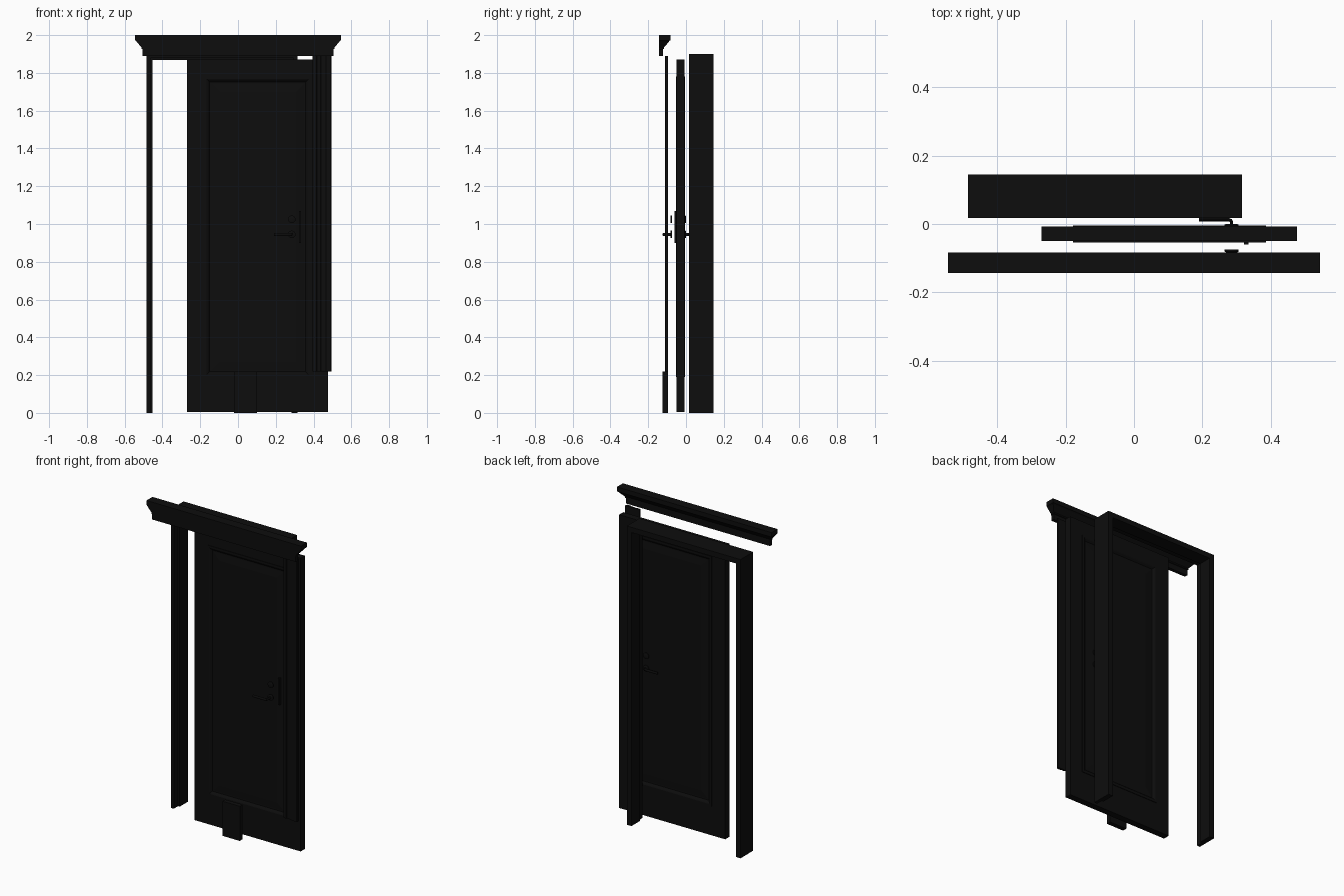
import bpy, bmesh, math
from mathutils import Vector

cube = bpy.data.objects.get("Cube")
if cube:
    bpy.data.objects.remove(cube, do_unlink=True)

black = bpy.data.materials.new("matt black")
black.use_nodes = True
colour = (0.004, 0.004, 0.004, 1)
black.diffuse_color = colour
black.node_tree.nodes["Principled BSDF"].inputs["Base Color"].default_value = colour


def loft(name, loops, smooth=False):
    """Skin a row of matching closed loops and cap both ends."""
    bm = bmesh.new()
    rows = [[bm.verts.new(p) for p in loop] for loop in loops]
    n = len(rows[0])
    for a, b in zip(rows, rows[1:]):
        for i in range(n):
            j = (i + 1) % n
            bm.faces.new((a[i], a[j], b[j], b[i]))
    bm.faces.new(rows[0])
    bm.faces.new(rows[-1])
    bmesh.ops.recalc_face_normals(bm, faces=bm.faces)
    mesh = bpy.data.meshes.new(name)
    bm.to_mesh(mesh)
    bm.free()
    mesh.materials.append(black)
    obj = bpy.data.objects.new(name, mesh)
    bpy.context.collection.objects.link(obj)
    if smooth:
        bpy.ops.object.select_all(action='DESELECT')
        obj.select_set(True)
        bpy.context.view_layer.objects.active = obj
        bpy.ops.object.shade_smooth_by_angle(angle=math.radians(35))
    return obj


def rect(x0, x1, z0, z1, y):
    return [(x0, y, z0), (x1, y, z0), (x1, y, z1), (x0, y, z1)]


def box(name, x0, x1, y0, y1, z0, z1):
    return loft(name, [rect(x0, x1, z0, z1, y) for y in (y0, y1)])


def disc(name, x, z, rings, sides=20):
    """Turned part along y from (radius, y) rings."""
    turn = [math.tau * i / sides for i in range(sides)]
    return loft(name, [[(x + r * math.cos(a), y, z + r * math.sin(a)) for a in turn]
                       for r, y in rings], smooth=True)


# Cornice: stepped crown moulding with returned ends, (projection, height)
crown = [(0.022, 1.89), (0.022, 1.925), (0.026, 1.927), (0.026, 1.935),
         (0.031, 1.94), (0.038, 1.948), (0.05, 1.962), (0.056, 1.97),
         (0.06, 1.972), (0.06, 2.0)]
wall = -0.143
loft("cornice", [[(-0.484 - d, wall, z), (0.484 + d, wall, z),
                  (0.484 + d, wall + d, z), (-0.484 - d, wall + d, z)]
                 for d, z in crown], smooth=True)

# Door frame: rebated section swept round jamb, head and jamb, (inset, y)
section = [(0, 0.017), (0.021, 0.017), (0.021, 0.06), (0.033, 0.06),
           (0.033, 0.145), (0, 0.145)]
left, right, top = -0.485, 0.315, 1.9
loft("door_frame", [
    [(left + i, y, 0) for i, y in section],
    [(left + i, y, top - i) for i, y in section],
    [(right - i, y, top - i) for i, y in section],
    [(right - i, y, 0) for i, y in section]])

# Door leaf: moulded panel on both faces, (margin from panel rim, half depth)
middle, half = -0.029, 0.021
px0, px1, pz0, pz1 = -0.178, 0.386, 0.19, 1.78
mould = [(0, half), (0, half + 0.004), (0.012, half + 0.004), (0.018, half + 0.001),
         (0.028, half - 0.008), (0.036, half - 0.008), (0.08, half - 0.003)]


def door_face(side):
    edge = rect(-0.27, 0.476, 0.005, 1.87, middle + side * half)
    return [edge] + [rect(px0 + m, px1 - m, pz0 + m, pz1 - m, middle + side * d)
                     for m, d in mould]


loft("door_leaf", door_face(1)[::-1] + door_face(-1))

# Casing board: stepped section extruded upwards
casing = [(0.395, -0.096), (0.395, -0.105), (0.402, -0.108), (0.415, -0.108),
          (0.418, -0.104), (0.436, -0.105), (0.439, -0.108), (0.462, -0.109),
          (0.466, -0.112), (0.49, -0.112), (0.495, -0.108), (0.495, -0.096)]
loft("casing", [[(x, y, z) for x, y in casing] for z in (0.22, 1.89)])

# Plinth block
box("plinth_block", -0.022, 0.1, -0.125, -0.096, 0, 0.22)

# Handles: rosette, key plate and lever for each face
hx, hz = 0.285, 0.945
for label, y0, out, reach in (("front", -0.075, -1, 0.045), ("back", -0.008, 1, 0.021)):
    disc(label + "_rosette", hx, hz,
         [(0.02, y0), (0.02, y0 + out * 0.006), (0.016, y0 + out * 0.008)])
    disc(label + "_key_plate", hx, 1.025,
         [(0.02, y0), (0.02, y0 + out * 0.006), (0.016, y0 + out * 0.008)])
    tip = y0 + out * reach
    path = [(hx, y0), (hx, tip - out * 0.008), (hx - 0.002, tip - out * 0.003),
            (hx - 0.01, tip), (0.23, tip), (0.19, tip)]
    # sweep a small octagon along the lever path
    loops = []
    for k, (x, y) in enumerate(path):
        a, b = path[max(k - 1, 0)], path[min(k + 1, len(path) - 1)]
        d = Vector((b[0] - a[0], b[1] - a[1], 0)).normalized()
        across = Vector((-d.y, d.x, 0))
        loops.append([Vector((x, y, hz)) + across * (0.005 * math.cos(t))
                      + Vector((0, 0, 0.008 * math.sin(t)))
                      for t in (math.tau * i / 10 for i in range(10))])
    loft(label + "_lever", loops, smooth=True)

# Lock strike plate
box("strike_plate", 0.322, 0.334, -0.06, -0.035, 0.9, 1.07)
